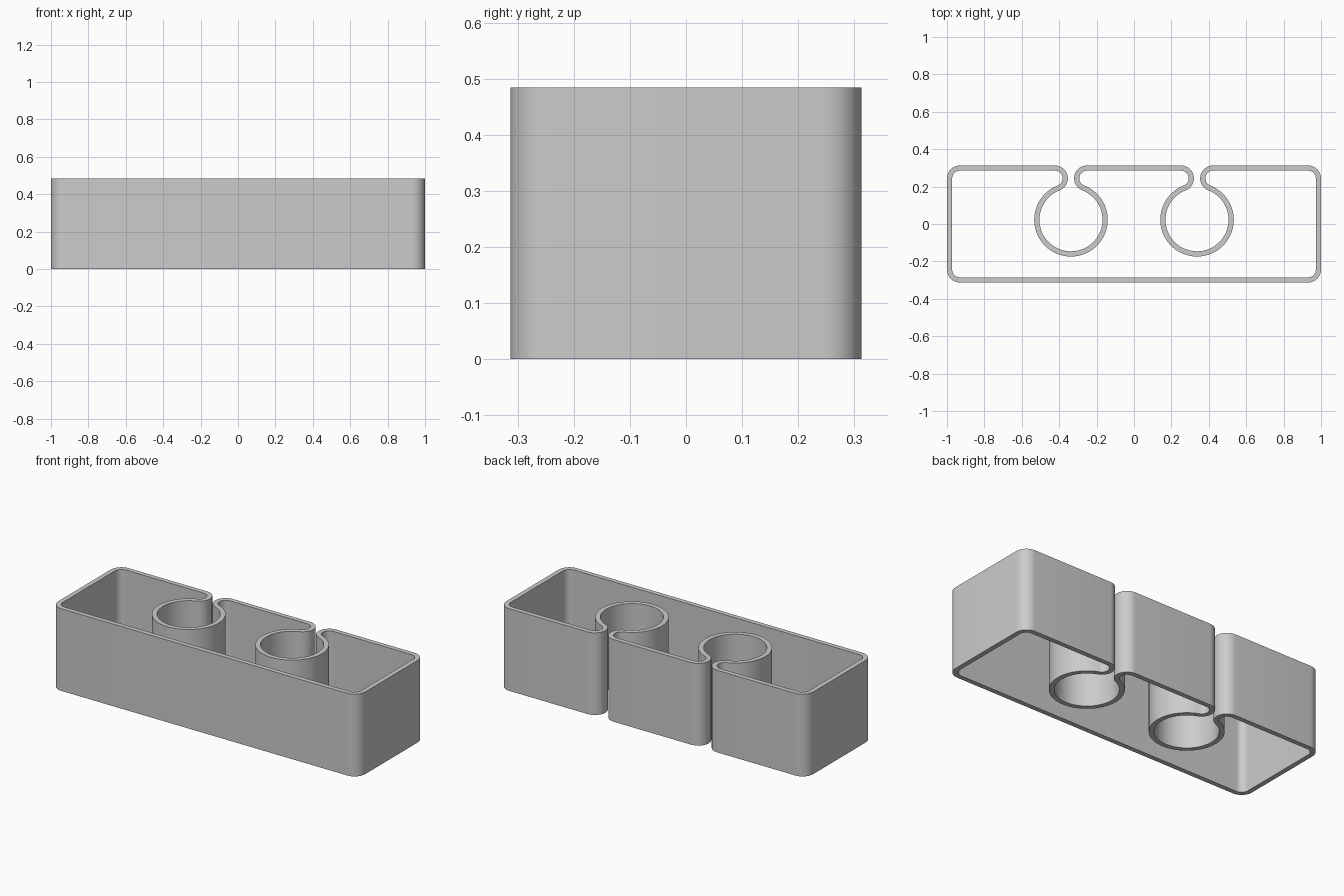
import bpy, bmesh, math
from math import radians, degrees, cos, sin

cube = bpy.data.objects.get("Cube")
if cube:
    bpy.data.objects.remove(cube, do_unlink=True)

HALF_X, HALF_Y, HEIGHT = 1.0, 0.313, 0.484
HALF_WALL = 0.014
BEND = 0.055                       # centreline radius of corners and lips
RING_X, RING_Y, RING_R = 0.337, 0.0225, 0.1825

# Lip centre relative to its ring, so that both arcs meet in a tangent
lip_y = HALF_Y - HALF_WALL - BEND
lip_dy = lip_y - RING_Y
lip_dx = math.sqrt((RING_R + BEND) ** 2 - lip_dy ** 2)
meet = degrees(math.atan2(lip_dy, lip_dx))

outline = []                       # pairs of (outer, inner) wall points


def arc(cx, cy, radius, start, end, steps):
    """Add a wall arc; a clockwise arc has its outer side towards the centre."""
    side = HALF_WALL if end > start else -HALF_WALL
    for i in range(steps + 1):
        a = radians(start + (end - start) * i / steps)
        pair = [(cx + (radius + s) * cos(a), cy + (radius + s) * sin(a))
                for s in (side, -side)]
        if outline and math.dist(outline[-1][0], pair[0]) < 1e-5:
            continue
        outline.append(pair)


def clip(cx):
    """Lip, open ring and second lip of one clip, walked from right to left."""
    arc(cx + lip_dx, lip_y, BEND, 90, 180 + meet, 20)
    arc(cx, RING_Y, RING_R, meet, -180 - meet, 72)
    arc(cx - lip_dx, lip_y, BEND, -meet, 90, 20)


# Counterclockwise wall outline
corner_x = HALF_X - HALF_WALL - BEND
arc(corner_x, -lip_y, BEND, -90, 0, 12)
arc(corner_x, lip_y, BEND, 0, 90, 12)
clip(RING_X)
clip(-RING_X)
arc(-corner_x, lip_y, BEND, 90, 180, 12)
arc(-corner_x, -lip_y, BEND, 180, 270, 12)

# Sweep the wall section (outer bottom, outer top, inner top, inner bottom)
bm = bmesh.new()
sections = [[bm.verts.new((*o, 0)), bm.verts.new((*o, HEIGHT)),
             bm.verts.new((*i, HEIGHT)), bm.verts.new((*i, 0))]
            for o, i in outline]
for n, a in enumerate(sections):
    b = sections[(n + 1) % len(sections)]
    for k in range(4):
        j = (k + 1) % 4
        bm.faces.new((a[k], b[k], b[j], a[j]))
bmesh.ops.recalc_face_normals(bm, faces=bm.faces)
mesh = bpy.data.meshes.new("clip_box_wall")
bm.to_mesh(mesh)
bm.free()

# Grey plastic
grey = bpy.data.materials.new("light_grey")
grey.use_nodes = True
colour = (0.6, 0.6, 0.6, 1)
grey.diffuse_color = colour
grey.node_tree.nodes["Principled BSDF"].inputs["Base Color"].default_value = colour
mesh.materials.append(grey)

wall = bpy.data.objects.new("clip_box_wall", mesh)
bpy.context.collection.objects.link(wall)
bpy.ops.object.select_all(action="DESELECT")
wall.select_set(True)
bpy.context.view_layer.objects.active = wall
bpy.ops.object.shade_smooth_by_angle(angle=radians(30))
